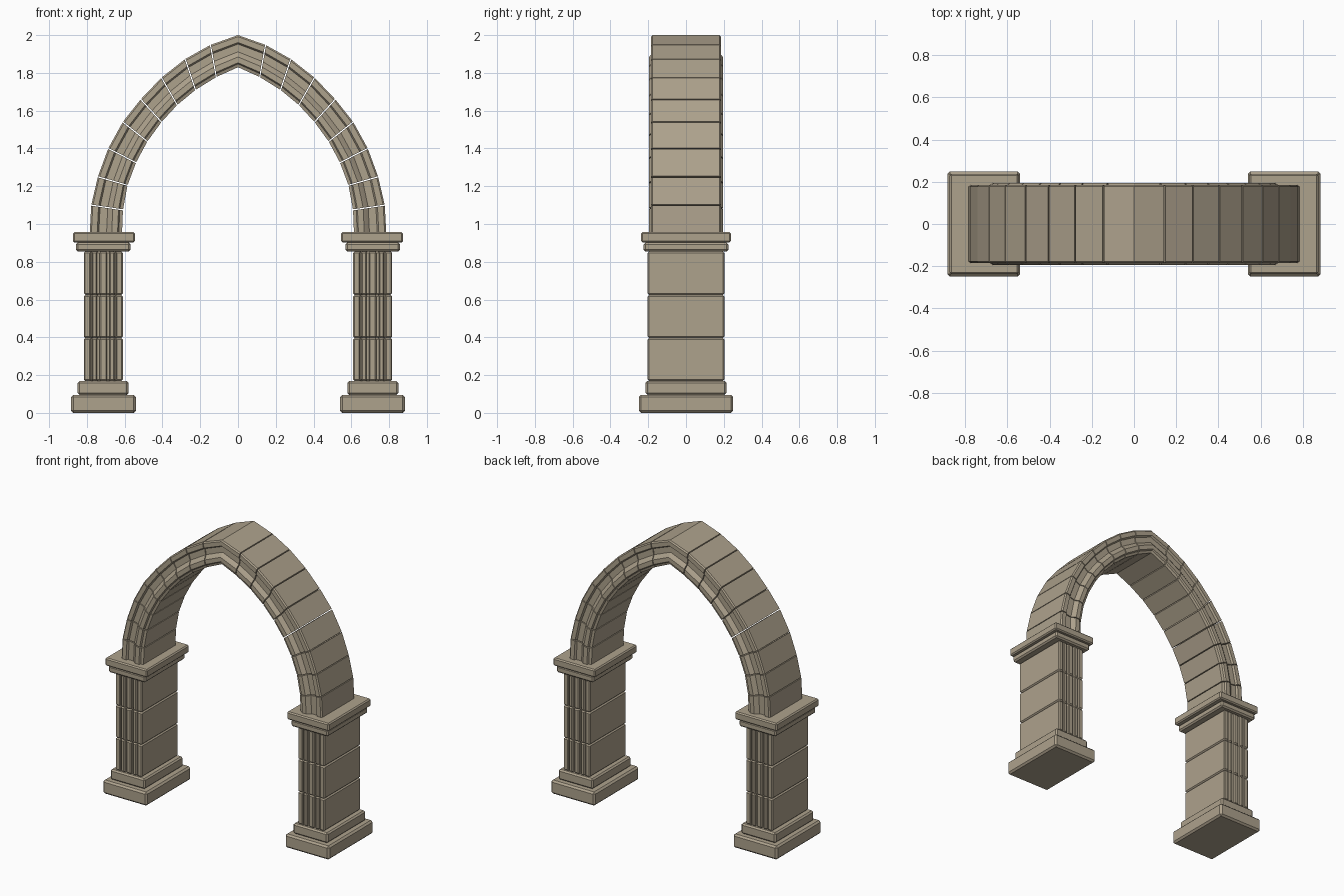
import bpy, bmesh
from mathutils import Vector

if "Cube" in bpy.data.objects:
    bpy.data.objects.remove(bpy.data.objects["Cube"])

stone = bpy.data.materials.new("sandstone")
stone.diffuse_color = (0.42, 0.36, 0.265, 1)
stone.use_nodes = True
stone.node_tree.nodes["Principled BSDF"].inputs["Base Color"].default_value = stone.diffuse_color


def loft(name, rings, bevel=0.0):
    """Closed solid through a list of equal-length rings of points."""
    bm = bmesh.new()
    vs = [[bm.verts.new(p) for p in r] for r in rings]
    n = len(vs[0])
    for a, b in zip(vs, vs[1:]):
        for i in range(n):
            j = (i + 1) % n
            bm.faces.new((a[i], a[j], b[j], b[i]))
    bm.faces.new(vs[0][::-1])
    bm.faces.new(vs[-1])
    bmesh.ops.recalc_face_normals(bm, faces=bm.faces)
    if bevel:
        bmesh.ops.bevel(bm, geom=list(bm.edges), offset=bevel, segments=1,
                        affect='EDGES', clamp_overlap=True)
    me = bpy.data.meshes.new(name)
    bm.to_mesh(me)
    bm.free()
    me.materials.append(stone)
    ob = bpy.data.objects.new(name, me)
    bpy.context.collection.objects.link(ob)
    return ob


def slab(name, x0, x1, y, z0, z1, bevel):
    ring = [(x0, -y), (x1, -y), (x1, y), (x0, y)]
    return loft(name, [[(a, b, z) for a, b in ring] for z in (z0, z1)], bevel)


# Fluted pier outline: five ribs with chamfered grooves, front and back
CX, HALF, DEPTH = 0.713, 0.103, 0.203
ribs = [(-0.103, -0.066), (-0.061, -0.033), (-0.019, 0.019),
        (0.033, 0.061), (0.066, 0.103)]
front = []
for k, (a, b) in enumerate(ribs):
    c = 0.006
    if k:
        front += [(a, -DEPTH + 0.022), (a, -DEPTH + c)]
    else:
        front.append((a, -DEPTH + c))
    front += [(a + c, -DEPTH), (b - c, -DEPTH), (b, -DEPTH + c)]
    if k < 4:
        front.append((b, -DEPTH + 0.022))
outline = front + [(-x, -y) for x, y in front]


def pier_stone(name, side, z0, z1):
    c = 0.008
    rings = []
    for z, inset in ((z0, c), (z0 + c, 0), (z1 - c, 0), (z1, c)):
        sx, sy = 1 - inset / HALF, 1 - inset / DEPTH
        rings.append([(side * CX + x * sx, y * sy, z) for x, y in outline])
    loft(name, rings)


# Outer and inner joint points of the right half of the arch (x, z)
outer = [(.785, .95), (.777, 1.10), (.742, 1.25), (.687, 1.40), (.61, 1.54),
         (.515, 1.66), (.405, 1.775), (.28, 1.873), (.146, 1.948), (0, 2.0)]
inner = [(.614, .95), (.609, 1.075), (.585, 1.205), (.54, 1.325), (.48, 1.437),
         (.405, 1.54), (.322, 1.63), (.225, 1.71), (.115, 1.778), (0, 1.83)]
# Moulding: fraction from outer to inner edge, half depth
mould = [(0, .177), (.05, .185), (.23, .185), (.28, .172), (.52, .172),
         (.60, .184), (.68, .195), (.86, .195), (.90, .184), (1, .178)]


def section(o, i, side):
    pts = [(t, -y) for t, y in mould] + [(t, y) for t, y in reversed(mould)]
    return [Vector((side * (o[0] + (i[0] - o[0]) * t), y,
                    o[1] + (i[1] - o[1]) * t)) for t, y in pts]


for side, word in ((-1, "left"), (1, "right")):
    # Stepped base and capital
    for part, x0, x1, y, z0, z1, bev in (
            ("plinth", .54, .884, .25, 0, .096, .012),
            ("base_step", .579, .849, .215, .096, .168, .010),
            ("capital_step", .569, .858, .224, .854, .902, .010),
            ("capital_slab", .546, .874, .237, .902, .957, .008)):
        slab(f"{word}_{part}", *sorted((side * x0, side * x1)), y, z0, z1, bev)
    # Three fluted pier stones
    for k, (z0, z1) in enumerate(((.168, .396), (.396, .625), (.625, .854))):
        pier_stone(f"{word}_pier_stone_{k + 1}", side, z0, z1)
    # Wedge stones of the arch, separated by thin joints
    for k in range(9):
        a = section(outer[k], inner[k], side)
        b = section(outer[k + 1], inner[k + 1], side)
        g0 = .003 if k else 0
        g1 = .003 if k < 8 else 0
        r0 = [p + (q - p).normalized() * g0 for p, q in zip(a, b)]
        r1 = [q + (p - q).normalized() * g1 for p, q in zip(a, b)]
        loft(f"{word}_arch_stone_{k + 1}", [r0, r1])
